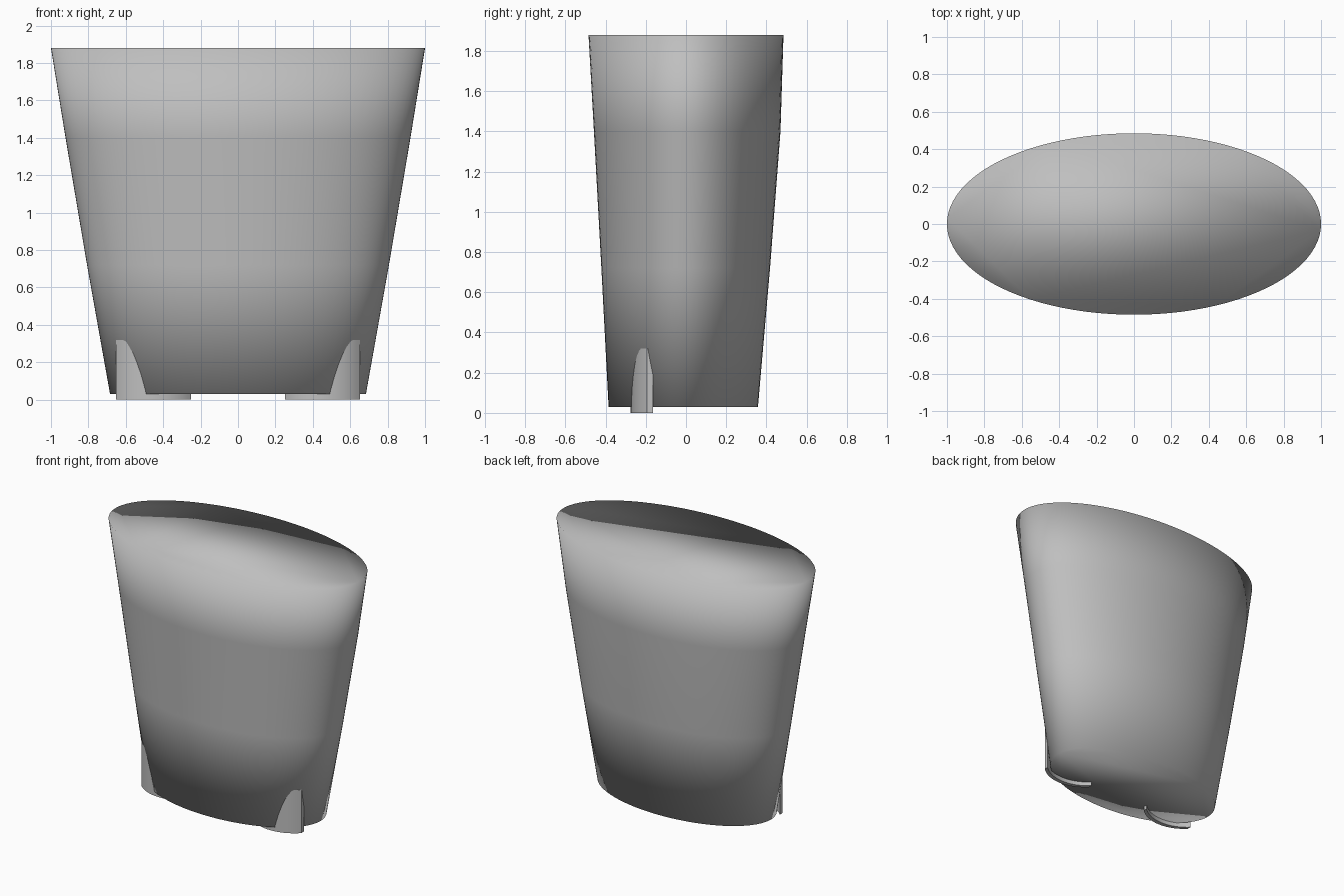
import bpy, bmesh, math

if "Cube" in bpy.data.objects:
    bpy.data.objects.remove(bpy.data.objects["Cube"])

grey = bpy.data.materials.new("plain_grey")
grey.diffuse_color = (0.52, 0.52, 0.52, 1)
grey.use_nodes = True
grey.node_tree.nodes["Principled BSDF"].inputs["Base Color"].default_value = grey.diffuse_color


def finish(bm, name):
    bmesh.ops.recalc_face_normals(bm, faces=bm.faces)
    mesh = bpy.data.meshes.new(name)
    bm.to_mesh(mesh)
    bm.free()
    mesh.materials.append(grey)
    ob = bpy.data.objects.new(name, mesh)
    bpy.context.collection.objects.link(ob)
    for p in mesh.polygons:
        p.use_smooth = True
    return ob


# Body: closed loft through ellipses (height, half width, front y, back y),
# with smooth normals running over the rims into the caps
RINGS = [(0.03, 0.684, -0.385, 0.358), (0.72, 0.807, -0.421, 0.418),
         (1.40, 0.922, -0.458, 0.470), (1.88, 1.0, -0.485, 0.485)]
SEG = 96
bm = bmesh.new()
loops = []
for z, a, front, back in RINGS:
    mid, b = (front + back) / 2, (back - front) / 2
    loops.append([bm.verts.new((a * math.cos(2 * math.pi * i / SEG),
                                mid + b * math.sin(2 * math.pi * i / SEG), z))
                  for i in range(SEG)])
for low, high in zip(loops, loops[1:]):
    for i in range(SEG):
        j = (i + 1) % SEG
        bm.faces.new((low[i], low[j], high[j], high[i]))
bm.faces.new(loops[0])
bm.faces.new(loops[-1])
finish(bm, "body")


# Feet: upright curved plates bulging to the front, partly sunk in the body
def foot(name, cx):
    radius, thick, height, n = 0.285, 0.03, 0.32, 20
    cy = -0.275 + radius
    half = math.asin(0.2 / radius)
    bm = bmesh.new()
    rows = []
    for i in range(n + 1):
        t = half * (2 * i / n - 1)
        row = []
        for r, z in ((radius, 0), (radius, height),
                     (radius - thick, height), (radius - thick, 0)):
            # ends are cut square, so both sides share the same x
            x = radius * math.sin(t)
            y = cy - radius * math.cos(t) + (radius - r)
            row.append(bm.verts.new((cx + x, y, z)))
        rows.append(row)
    for p, q in zip(rows, rows[1:]):
        for k in range(4):
            m = (k + 1) % 4
            bm.faces.new((p[k], p[m], q[m], q[k]))
    bm.faces.new(rows[0])
    bm.faces.new(rows[-1])
    ob = finish(bm, name)
    bpy.ops.object.select_all(action='DESELECT')
    ob.select_set(True)
    bpy.context.view_layer.objects.active = ob
    bpy.ops.object.shade_smooth_by_angle(angle=math.radians(30))


foot("right_foot", 0.452)
foot("left_foot", -0.452)
